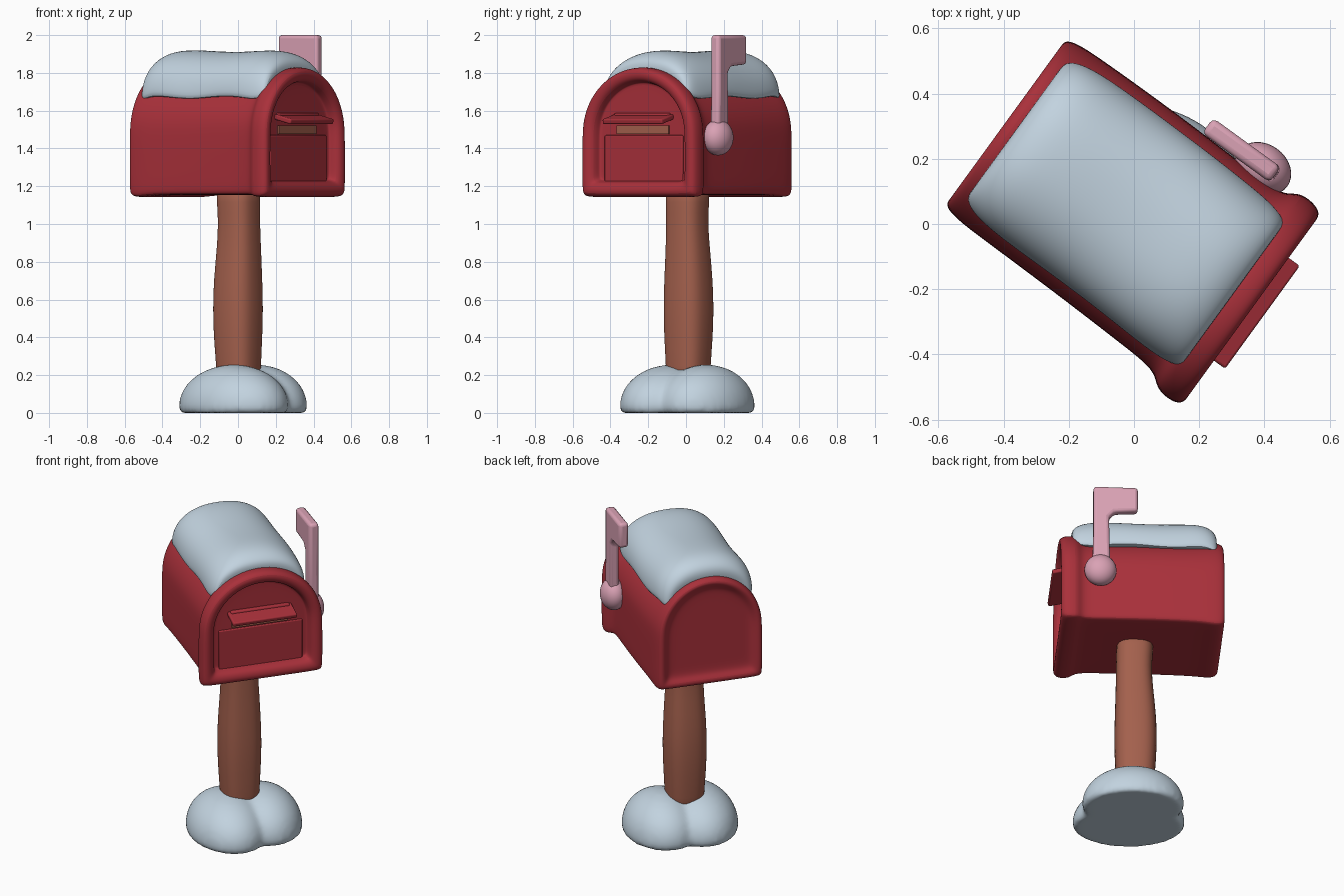
import bpy, bmesh, math
from mathutils import Matrix, Vector

if "Cube" in bpy.data.objects:
    bpy.data.objects.remove(bpy.data.objects["Cube"])

TURN = Matrix.Rotation(math.radians(-36), 4, 'Z')   # box front points along local +x


def material(name, rgb):
    m = bpy.data.materials.new(name)
    m.diffuse_color = (*rgb, 1)
    m.use_nodes = True
    m.node_tree.nodes["Principled BSDF"].inputs["Base Color"].default_value = m.diffuse_color
    return m


RED = material("red_paint", (0.40, 0.030, 0.043))
SNOW = material("snow", (0.54, 0.65, 0.74))
PINK = material("pink_paint", (0.70, 0.36, 0.46))
WOOD = material("brown_wood", (0.37, 0.118, 0.074))


def finish(name, bm, mat, subsurf=0, bevel=0, angle=40):
    bmesh.ops.recalc_face_normals(bm, faces=bm.faces)
    bm.transform(TURN)
    me = bpy.data.meshes.new(name)
    bm.to_mesh(me)
    bm.free()
    me.materials.append(mat)
    ob = bpy.data.objects.new(name, me)
    bpy.context.collection.objects.link(ob)
    if bevel:
        b = ob.modifiers.new("bevel", 'BEVEL')
        b.width, b.segments = bevel, 3
    if subsurf:
        s = ob.modifiers.new("subsurf", 'SUBSURF')
        s.levels = s.render_levels = subsurf
    bpy.ops.object.select_all(action='DESELECT')
    ob.select_set(True)
    bpy.context.view_layer.objects.active = ob
    bpy.ops.object.shade_smooth_by_angle(angle=math.radians(angle))
    return ob


def loft(rings):
    bm = bmesh.new()
    rows = [[bm.verts.new(p) for p in r] for r in rings]
    for a, b in zip(rows, rows[1:]):
        for i in range(len(a)):
            j = (i + 1) % len(a)
            bm.faces.new((a[i], a[j], b[j], b[i]))
    bm.faces.new(rows[0])
    bm.faces.new(rows[-1])
    return bm


def box(name, centre, size, mat, bevel=0, tilt=0):
    bm = bmesh.new()
    bmesh.ops.create_cube(bm, size=1)
    bm.transform(Matrix.Translation(centre) @ Matrix.Rotation(tilt, 4, 'Y')
                 @ Matrix.Diagonal((*size, 1)))
    return finish(name, bm, mat, bevel=bevel)


def skew(x):
    """Slight sideways drift of the box behind its front rim."""
    return 0.02 * min(1, (0.45 - x) / 0.45)


def arch(x, side, bottom, top):
    """Mailbox outline at x, moved inward by the given insets."""
    w, z0, s, r = 0.374 - side, 1.142 + bottom, 1.48, 0.03
    h = 1.832 - top - s
    right = [(w / 2, z0), (w - r, z0), (w - r * 0.25, z0 + r * 0.25),
             (w, z0 + r), (w, (z0 + s) / 2)]
    curve = [(w * math.cos(t * math.pi / 14), s + h * math.sin(t * math.pi / 14))
             for t in range(15)]
    left = [(-y, z) for y, z in reversed(right)]
    return [(x, y + skew(x), z) for y, z in right + curve + left + [(0, z0)]]


# Mailbox body: dished back, slim barrel, thick front rim, recessed door
body = [(-0.475, 0.20, 0.16, 0.16), (-0.475, 0.14, 0.09, 0.10), (-0.483, 0.115, 0.06, 0.075),
        (-0.503, 0.09, 0.04, 0.05), (-0.503, 0.065, 0.015, 0.03), (-0.48, 0.052, 0.0, 0.012),
        (-0.43, 0.046, 0.0, 0.015), (-0.36, 0.044, 0.010, 0.03), (-0.1, 0.042, 0.012, 0.04),
        (0.2, 0.042, 0.012, 0.04), (0.30, 0.042, 0.012, 0.04), (0.335, 0.022, 0.008, 0.015),
        (0.36, 0.0, 0.0, 0.0), (0.42, 0.0, 0.0, 0.0), (0.446, 0.018, 0.018, 0.018),
        (0.446, 0.05, 0.05, 0.05), (0.428, 0.078, 0.078, 0.075), (0.388, 0.085, 0.085, 0.08),
        (0.382, 0.09, 0.09, 0.085), (0.382, 0.17, 0.15, 0.15)]
finish("mailbox_body", loft([arch(*r) for r in body]), RED, subsurf=2)

# Door details: raised lower panel, letter slot, flap over it
box("door_panel", (0.383, 0.005, 1.345), (0.018, 0.51, 0.25), RED, 0.006)
box("letter_slot", (0.386, 0, 1.499), (0.009, 0.34, 0.044), WOOD)
box("slot_flap", (0.43, 0, 1.555), (0.115, 0.39, 0.028), RED, 0.008, math.radians(14))
box("flap_hinge", (0.39, 0, 1.573), (0.03, 0.36, 0.03), RED, 0.01)


# Snow on the roof: humped sections with a wavy lower edge
def snow_section(x, half, top, k):
    pts = []
    for i in range(17):
        t = math.pi * i / 16
        c, s = math.cos(t), math.sin(t)
        edge = 1.655 + 0.015 * math.sin(1.9 * k + (0.8 if c > 0 else 0))
        pts.append((x, skew(x) + half * math.copysign(abs(c) ** 0.9, c),
                    edge + (top - edge) * max(s, 0) ** 0.8))
    return pts + [(x, skew(x) + half * f, 1.685) for f in (-0.8, -0.3, 0.3, 0.8)]


stations = [(-0.455, 0.20, 1.77), (-0.466, 0.235, 1.825), (-0.458, 0.265, 1.868),
            (-0.425, 0.284, 1.90), (-0.36, 0.296, 1.922), (-0.24, 0.299, 1.92),
            (-0.1, 0.298, 1.912), (0.05, 0.298, 1.912), (0.2, 0.299, 1.922),
            (0.29, 0.297, 1.915), (0.345, 0.288, 1.89), (0.379, 0.27, 1.855),
            (0.366, 0.235, 1.79)]
finish("roof_snow", loft([snow_section(*s, k) for k, s in enumerate(stations)]),
       SNOW, subsurf=2, angle=70)


# Wooden post: rounded square with a bulge low down
def post_section(z, half, dx, dy):
    off = TURN.inverted() @ Vector((dx, dy, 0))
    ring = []
    for i in range(24):
        t = 2 * math.pi * i / 24
        c, s = math.cos(t), math.sin(t)
        ring.append((off.x + half * math.copysign(abs(c) ** 0.76, c),
                     off.y + half * math.copysign(abs(s) ** 0.76, s), z))
    return ring


post = [(0.1, 0.106, 0.005, 0.01), (0.25, 0.110, 0.003, 0.012), (0.40, 0.120, 0, 0.013),
        (0.55, 0.124, 0, 0.014), (0.70, 0.120, 0, 0.013), (0.87, 0.109, 0.005, 0.01),
        (1.0, 0.103, 0.006, 0.005), (1.12, 0.106, 0.003, 0.008), (1.22, 0.114, 0, 0.01)]
finish("post", loft([post_section(*p) for p in post]), WOOD, subsurf=1, angle=60)

# Snow mound: two oblong lobes melted together, flat underneath
bm = bmesh.new()
for cx, cy, along, across in ((-0.022, -0.075, 0.325, 0.235), (0.098, 0.108, 0.295, 0.225)):
    place = (TURN.inverted() @ Matrix.Translation((cx, cy, 0.035))
             @ Matrix.Rotation(math.radians(-40), 4, 'Z')
             @ Matrix.Diagonal((along, across, 0.22, 1)))
    bmesh.ops.create_uvsphere(bm, u_segments=40, v_segments=24, radius=1, matrix=place)
for v in bm.verts:
    v.co.z = max(v.co.z, 0)
mound = finish("ground_snow", bm, SNOW, angle=60)
rm = mound.modifiers.new("remesh", 'REMESH')
rm.mode, rm.voxel_size, rm.use_smooth_shade = 'VOXEL', 0.018, True
sm = mound.modifiers.new("smooth", 'SMOOTH')
sm.factor, sm.iterations = 0.5, 6

# Signal flag: L-shaped arm with a round pivot on the side wall
outline = [(0.165, 1.46), (0.268, 1.46), (0.262, 1.70), (0.262, 2.0),
           (0.005, 2.0), (0.005, 1.845), (0.14, 1.835), (0.172, 1.80)]
bm = bmesh.new()
face = bm.faces.new([bm.verts.new((x, 0.348, z)) for x, z in outline])
ext = bmesh.ops.extrude_face_region(bm, geom=[face])
bmesh.ops.translate(bm, vec=(0, 0.058, 0),
                    verts=[g for g in ext["geom"] if isinstance(g, bmesh.types.BMVert)])
finish("flag", bm, PINK, bevel=0.018)

bm = bmesh.new()
bmesh.ops.create_uvsphere(bm, u_segments=32, v_segments=16, radius=1,
                          matrix=Matrix.Translation((0.22, 0.37, 1.458))
                          @ Matrix.Diagonal((0.093, 0.075, 0.095, 1)))
finish("flag_pivot", bm, PINK, angle=60)
